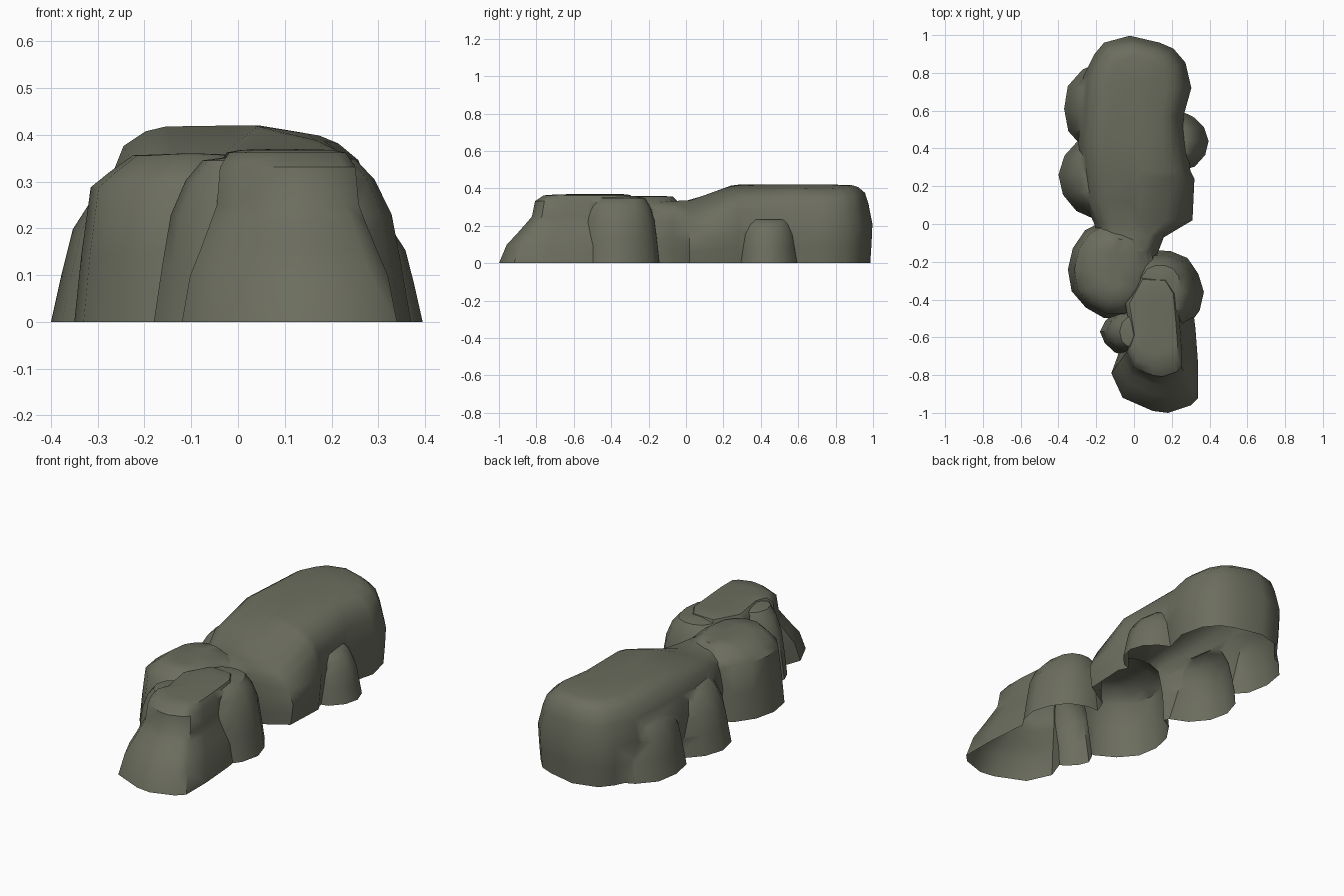
import bpy, bmesh, math, random
from mathutils import Vector

if "Cube" in bpy.data.objects:
    bpy.data.objects.remove(bpy.data.objects["Cube"])

random.seed(4)
stone = bpy.data.materials.new("grey green stone")
stone.diffuse_color = (0.15, 0.155, 0.113, 1)
stone.use_nodes = True
stone.node_tree.nodes["Principled BSDF"].inputs["Base Color"].default_value = stone.diffuse_color


def rear_roof(x, y):
    """Plateau at the back, falling to a saddle and to the right."""
    rise = min(1, max(0, y / .28))
    z = .332 + .086 * rise * rise * (3 - 2 * rise)
    z -= .17 * max(0, x - .06)
    return z - min(.3, max(0, .38 - y)) * max(0, x - .03) * .8


def boulder(name, outline, spine, height, levels):
    """Loft an outline upward, drawing it in towards a spine along y.
    levels: (fraction of height, fraction drawn in)."""
    x0, y0, x1, y1 = spine
    bm = bmesh.new()
    rings = []
    for f, k in levels:
        ring = []
        for x, y in outline:
            t = min(1, max(0, (y - y0) / (y1 - y0)))
            q = Vector((x, y)).lerp(Vector((x0 + (x1 - x0) * t, y0 + (y1 - y0) * t)), k)
            h = height(q.x, q.y) if callable(height) else height
            ring.append(bm.verts.new((q.x, q.y, f * h)))
        rings.append(ring)
    n = len(outline)
    for lo, hi in zip(rings, rings[1:]):
        for i in range(n):
            j = (i + 1) % n
            bm.faces.new((lo[i], lo[j], hi[j], hi[i]))
    bm.faces.new(rings[0])
    bm.faces.new(rings[-1])
    bmesh.ops.triangulate(bm, faces=bm.faces[:])
    bmesh.ops.recalc_face_normals(bm, faces=bm.faces[:])
    me = bpy.data.meshes.new(name)
    bm.to_mesh(me)
    bm.free()
    me.materials.append(stone)
    ob = bpy.data.objects.new(name, me)
    bpy.context.collection.objects.link(ob)
    return ob


STEEP = [(0, 0), (.4, .06), (.8, .14), (.89, .3), (.99, .5), (1, .9)]
SLOPED = [(0, 0), (.34, .09), (.64, .18), (.85, .34), (.97, .52), (1, .9)]


def lump(name, cx, cy, rx, ry, height, levels):
    """Rough rounded boulder from a slightly irregular ellipse."""
    outline = []
    for i in range(14):
        a = math.tau * i / 14
        r = 1 + random.uniform(-.05, .03) * (i % 7 != 0)
        outline.append((cx + rx * r * math.cos(a), cy + ry * r * math.sin(a)))
    return boulder(name, outline, (cx, cy - ry * .3, cx, cy + ry * .3), height, levels)


# large rear block, with steep, slightly bulging walls
rear_line = [(-.15, .95), (-.02, .985), (.13, .95), (.2, .92), (.26, .85), (.29, .72), (.25, .57),
             (.285, .28), (.305, .24), (.295, .02), (.15, -.07), (.1, -.2), (0, -.28), (-.14, -.2),
             (-.2, 0), (-.25, .12), (-.28, .43), (-.255, .78), (-.2, .89)]
rear = boulder("rear_block", rear_line, (0, -.05, .02, .75), rear_roof,
               [(0, 0), (.25, -.03), (.5, -.05), (.76, .04), (.9, .12), (.975, .28), (1, .43), (1.005, .9)])

# front block with its stepped sloping nose
front_line = [(.34, -.92), (.3, -.96), (.18, -1), (.1, -.99), (-.06, -.92), (-.12, -.79), (-.08, -.68),
              (-.13, -.42), (0, -.22), (.22, -.23), (.3, -.36), (.325, -.55), (.34, -.75)]
front = boulder("front_block", front_line, (.1, -.48, .1, -.38), .368,
                [(0, 0), (.27, .08), (.42, .18), (.58, .28), (.68, .34), (.9, .37), (.985, .46), (1, .6), (1.005, .9)])

# smaller lumps leaning against both sides
lumps = [
    lump("left_rear_lump", -.12, .61, .25, .27, .31, SLOPED),
    lump("left_middle_lump", -.14, .26, .26, .24, .31, SLOPED),
    lump("left_front_lump", -.1, -.24, .25, .26, .36, STEEP),
    lump("left_nose_lump", .02, -.57, .2, .14, .356, SLOPED),
    lump("right_front_lump", .14, -.36, .23, .23, .359, SLOPED),
    lump("right_rear_lump", .19, .44, .205, .17, .24, SLOPED),
]

# fuse everything into one rock skin
bpy.context.view_layer.objects.active = rear
for p in [front] + lumps:
    m = rear.modifiers.new("fuse", 'BOOLEAN')
    m.operation, m.solver, m.object = 'UNION', 'EXACT', p
    bpy.ops.object.modifier_apply(modifier=m.name)
    bpy.data.objects.remove(p)
rear.name = "rock_outcrop"

# open the underside
bm = bmesh.new()
bm.from_mesh(rear.data)
under = [f for f in bm.faces if max(v.co.z for v in f.verts) < 1e-4]
bmesh.ops.delete(bm, geom=under, context='FACES')
bmesh.ops.remove_doubles(bm, verts=bm.verts[:], dist=.002)
bm.to_mesh(rear.data)
bm.free()

rear.select_set(True)
bpy.ops.object.shade_smooth_by_angle(angle=math.radians(42))
